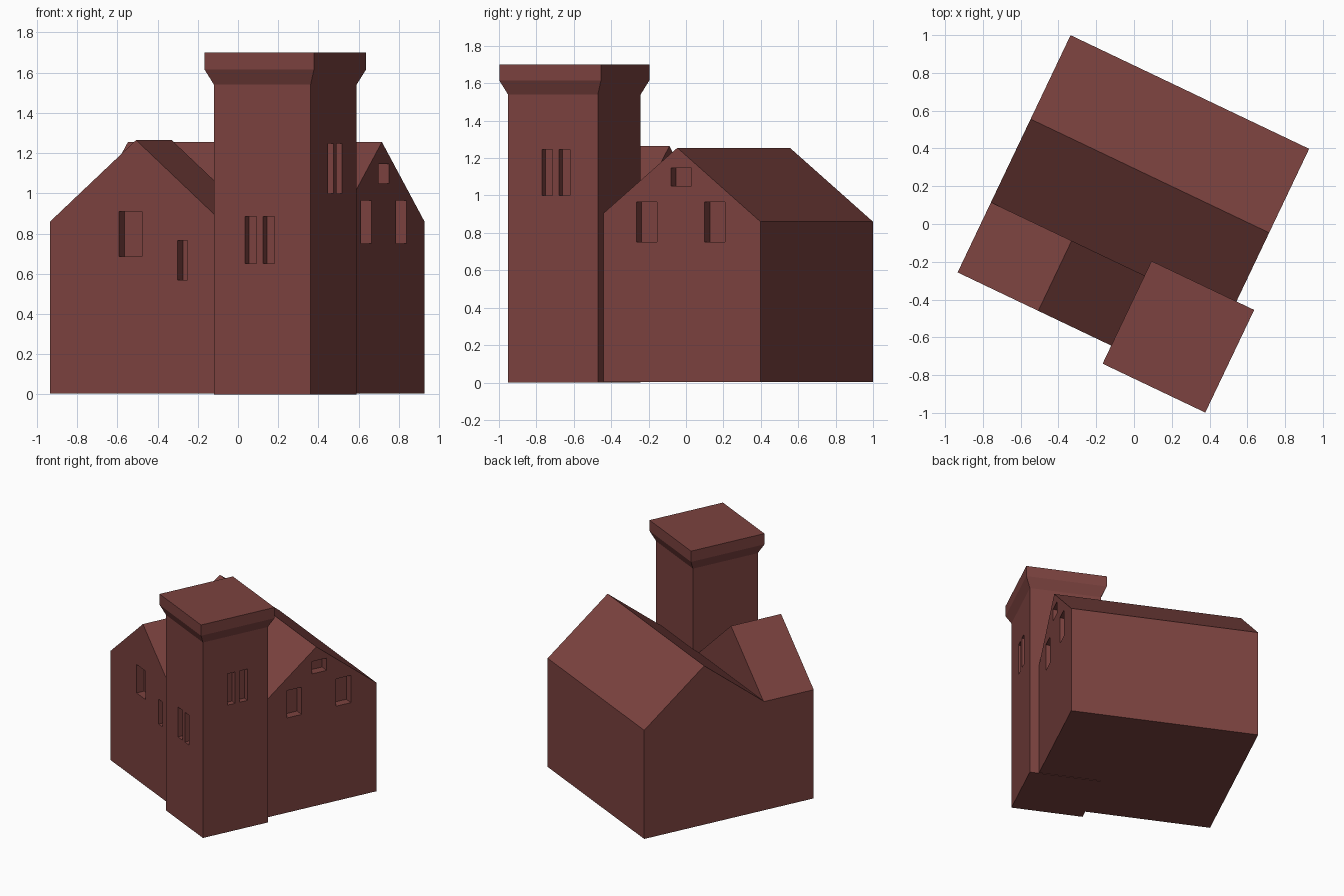
import bpy, bmesh, math
from mathutils import Matrix

if "Cube" in bpy.data.objects:
    bpy.data.objects.remove(bpy.data.objects["Cube"])

# The whole building is turned; parts are laid out in a straight (u, v, z) frame
TURN = Matrix.Rotation(math.radians(-25.47), 4, 'Z')

brick = bpy.data.materials.new("brick_red")
brick.diffuse_color = (0.2, 0.055, 0.05, 1)
brick.use_nodes = True
brick.node_tree.nodes["Principled BSDF"].inputs["Base Color"].default_value = brick.diffuse_color


def finish(name, bm):
    bmesh.ops.recalc_face_normals(bm, faces=bm.faces)
    bm.transform(TURN)
    me = bpy.data.meshes.new(name)
    bm.to_mesh(me)
    bm.free()
    me.materials.append(brick)
    ob = bpy.data.objects.new(name, me)
    bpy.context.collection.objects.link(ob)
    return ob


def loft(name, rings):
    """Solid from a list of matching closed rings, capped at both ends."""
    bm = bmesh.new()
    loops = [[bm.verts.new(p) for p in ring] for ring in rings]
    n = len(loops[0])
    for a, b in zip(loops, loops[1:]):
        for i in range(n):
            j = (i + 1) % n
            bm.faces.new((a[i], a[j], b[j], b[i]))
    bm.faces.new(loops[0])
    bm.faces.new(loops[-1])
    return finish(name, bm)


def gable(lo, mid, hi, eave, ridge):
    return [(lo, 0.004), (hi, 0.004), (hi, eave), (mid, ridge), (lo, eave)]


def window_cutter(name, boxes):
    bm = bmesh.new()
    for (u0, u1), (v0, v1), (z0, z1) in boxes:
        m = Matrix.Translation(((u0 + u1) / 2, (v0 + v1) / 2, (z0 + z1) / 2))
        m = m @ Matrix.Diagonal((u1 - u0, v1 - v0, z1 - z0, 1))
        bmesh.ops.create_cube(bm, size=1, matrix=m)
    return finish(name, bm)


def boolean(ob, other, op):
    mod = ob.modifiers.new(op.lower(), 'BOOLEAN')
    mod.object, mod.operation, mod.solver = other, op, 'EXACT'
    bpy.context.view_layer.objects.active = ob
    bpy.ops.object.modifier_apply(modifier=mod.name)
    bpy.data.objects.remove(other)


# Main house, ridge along u
prof = gable(-0.228, 0.266, 0.758, 0.86, 1.255)
house = loft("house", [[(u, v, z) for v, z in prof] for u in (-0.733, 0.666)])

# Front wing, ridge along v
prof = gable(-0.733, -0.26, 0.212, 0.86, 1.265)
wing = loft("wing", [[(u, v, z) for u, z in prof] for v in (-0.633, -0.222)])
boolean(house, wing, 'UNION')

# Tower with flared cap
cu, cv = 0.469, -0.438
tower = loft("tower", [[(cu + h * a, cv + h * b, z) for a, b in
                        ((-1, -1), (1, -1), (1, 1), (-1, 1))]
                       for h, z in ((0.266, 0), (0.266, 1.54), (0.301, 1.615), (0.301, 1.70))])

# House windows: two on the wing front, three on the right gable
side = (0.6, 0.75)
front = (-0.72, -0.57)
boolean(house, window_cutter("house_windows", [
    ((-0.353, -0.226), front, (0.685, 0.91)),
    ((-0.032, 0.023), front, (0.57, 0.765)),
    (side, (0.023, 0.145), (0.75, 0.965)),
    (side, (0.427, 0.549), (0.75, 0.965)),
    (side, (0.228, 0.35), (1.05, 1.147))]), 'DIFFERENCE')

# Tower windows: a pair of slits on the front and on the right
slits = [((c - 0.031, c + 0.031), (-0.8, -0.66), (0.65, 0.885)) for c in (0.405, 0.505)]
slits += [((0.69, 0.8), (c - 0.032, c + 0.032), (1.0, 1.247)) for c in (-0.472, -0.37)]
boolean(tower, window_cutter("tower_windows", slits), 'DIFFERENCE')
